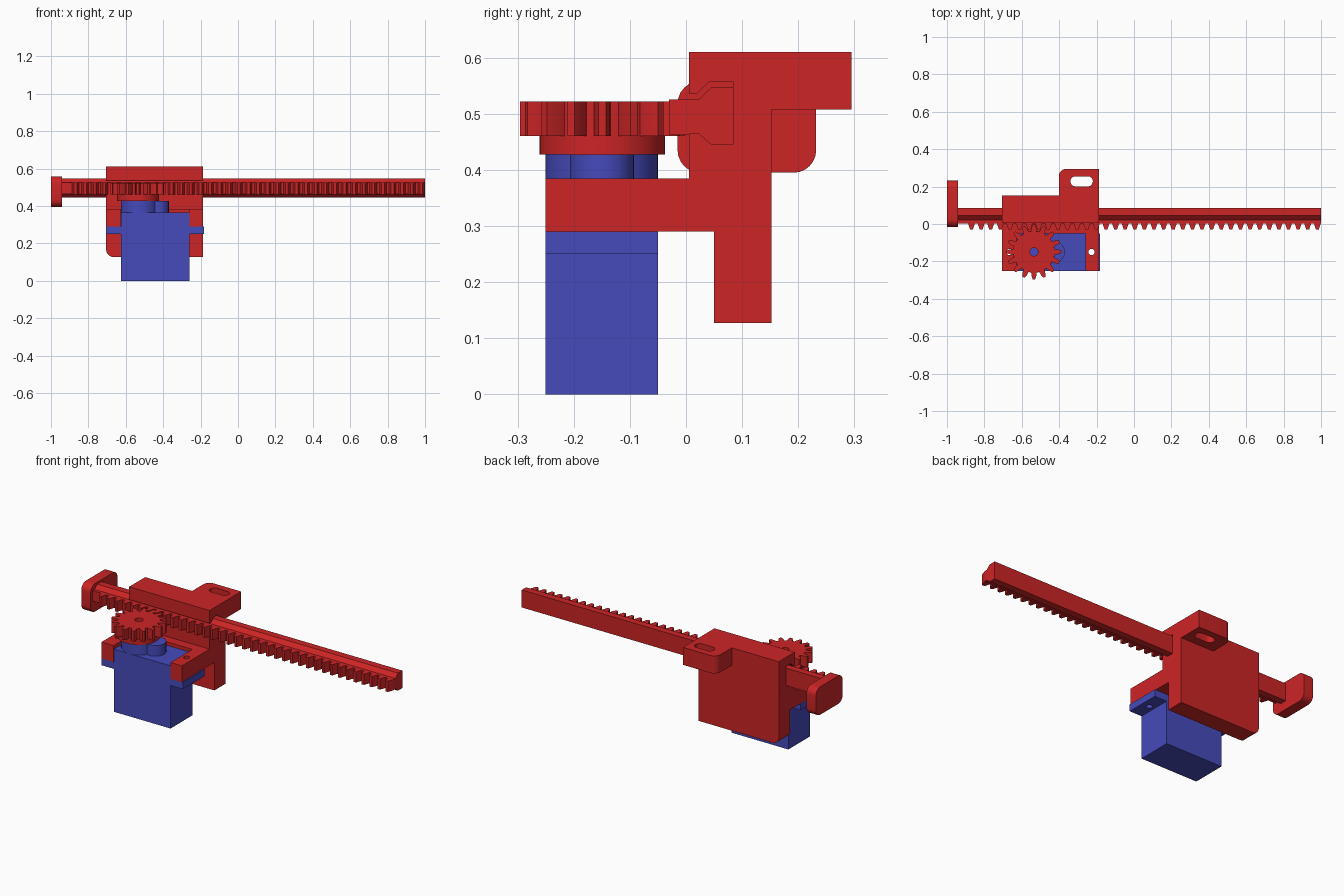
import bpy, bmesh, math
from mathutils import Vector

if "Cube" in bpy.data.objects:
    bpy.data.objects.remove(bpy.data.objects["Cube"])


def material(name, color):
    m = bpy.data.materials.new(name)
    m.diffuse_color = (*color, 1)
    m.use_nodes = True
    m.node_tree.nodes["Principled BSDF"].inputs["Base Color"].default_value = m.diffuse_color
    return m


RED = material("red plastic", (0.61, 0.018, 0.019))
BLUE = material("blue plastic", (0.061, 0.069, 0.50))


def prism(name, pts, axis, a, b, mat):
    """Extrude a 2D outline along an axis: x takes (y,z), z takes (x,y)."""
    def place(p, t):
        return (t, p[0], p[1]) if axis == 'x' else (p[0], p[1], t)
    bm = bmesh.new()
    face = bm.faces.new([bm.verts.new(place(p, a)) for p in pts])
    ext = bmesh.ops.extrude_face_region(bm, geom=[face])
    step = (b - a, 0, 0) if axis == 'x' else (0, 0, b - a)
    bmesh.ops.translate(bm, vec=step, verts=[v for v in ext['geom'] if isinstance(v, bmesh.types.BMVert)])
    bmesh.ops.recalc_face_normals(bm, faces=bm.faces)
    me = bpy.data.meshes.new(name)
    bm.to_mesh(me)
    bm.free()
    me.materials.append(mat)
    ob = bpy.data.objects.new(name, me)
    bpy.context.collection.objects.link(ob)
    return ob


def box(name, x0, x1, y0, y1, z0, z1, mat):
    return prism(name, [(x0, y0), (x1, y0), (x1, y1), (x0, y1)], 'z', z0, z1, mat)


def circle(cx, cy, r, n=40):
    return [(cx + r * math.cos(math.tau * i / n), cy + r * math.sin(math.tau * i / n)) for i in range(n)]


def round_edges(ob, test, r):
    """Round the edges whose two end points both pass the test."""
    bm = bmesh.new()
    bm.from_mesh(ob.data)
    edges = [e for e in bm.edges if test(e.verts[0].co, e.verts[1].co)]
    bmesh.ops.bevel(bm, geom=edges, offset=r, segments=6, profile=0.5, affect='EDGES')
    bm.to_mesh(ob.data)
    bm.free()


def activate(ob):
    bpy.ops.object.select_all(action='DESELECT')
    ob.select_set(True)
    bpy.context.view_layer.objects.active = ob


def smooth(ob):
    activate(ob)
    bpy.ops.object.shade_smooth_by_angle(angle=math.radians(30))


def cut(ob, outline, z0, z1):
    """Cut a vertical hole through a part."""
    cutter = prism("hole_cutter", outline, 'z', z0, z1, ob.data.materials[0])
    cutter.hide_render = True
    activate(ob)
    mod = ob.modifiers.new("hole", 'BOOLEAN')
    mod.operation, mod.solver, mod.object = 'DIFFERENCE', 'EXACT', cutter
    bpy.ops.object.modifier_apply(modifier=mod.name)
    bpy.data.objects.remove(cutter)


GX, GY = -0.535, -0.149              # gear axis
MOD = 0.01635                        # gear module
PITCH = math.pi * MOD
BX0, BX1 = -0.705, -0.187            # bracket width

# Bracket: profile with the sliding channel, one rounded bottom corner
bracket = prism("bracket", [
    (0.005, 0.385), (0.005, 0.465), (0.022, 0.465), (0.045, 0.445), (0.085, 0.445),
    (0.085, 0.557), (0.041, 0.557), (0.019, 0.535), (0.005, 0.535), (0.005, 0.61),
    (0.152, 0.61), (0.152, 0.127), (0.05, 0.127), (0.05, 0.29), (-0.05, 0.29),
    (-0.05, 0.385)], 'x', BX0, BX1, RED)
round_edges(bracket, lambda a, b: all(v.z < 0.13 and v.x < BX0 + 0.01 for v in (a, b)), 0.04)
smooth(bracket)

# Mounting tab with a slotted hole
tab = box("mounting_tab", -0.402, BX1, 0.152, 0.295, 0.508, 0.61, RED)
round_edges(tab, lambda a, b: all(v.x < -0.4 and v.y > 0.29 for v in (a, b)), 0.04)
slot = [(-0.28 + (0.033 if math.cos(t) > 0 else -0.033) + 0.027 * math.cos(t), 0.228 + 0.027 * math.sin(t))
        for t in [math.tau * (i + 0.5) / 32 for i in range(32)]]
cut(tab, slot, 0.4, 0.7)
smooth(tab)

# Motor: body, ear plate, gearbox top and shaft
box("motor_body", -0.625, -0.26, -0.25, -0.05, 0, 0.365, BLUE)
ears = box("motor_ears", BX0, -0.181, -0.25, -0.05, 0.25, 0.29, BLUE)
smooth(prism("gearbox_top", circle(-0.526, -0.15, 0.1), 'z', 0.365, 0.427, BLUE))
smooth(prism("gearbox_side", circle(-0.427, -0.15, 0.057), 'z', 0.365, 0.427, BLUE))
smooth(prism("motor_shaft", circle(GX, GY, 0.038, 24), 'z', 0.42, 0.48, BLUE))

# Two arms holding the motor ears, with screw holes through both
for name, x0, x1, hx in (("arm_left", BX0, -0.627, -0.664), ("arm_right", -0.26, BX1, -0.227)):
    arm = box(name, x0, x1, -0.25, -0.05, 0.29, 0.385, RED)
    for ob in (arm, ears):
        cut(ob, circle(hx, -0.15, 0.017, 20), 0.2, 0.45)
    smooth(arm)
smooth(ears)

# Gear: sixteen teeth and a lower hub
teeth = []
for k in range(16):
    mid = math.pi / 2 + math.tau * k / 16
    for deg, r in ((-7.6, 0.111), (-5.4, 0.131), (-2.6, 0.147), (2.6, 0.147), (5.4, 0.131), (7.6, 0.111)):
        a = mid + math.radians(deg)
        teeth.append((GX + r * math.cos(a), GY + r * math.sin(a)))
gear = prism("gear", teeth, 'z', 0.46, 0.522, RED)
cut(gear, circle(GX, GY, 0.022, 24), 0.4, 0.6)
smooth(gear)
hub = prism("gear_hub", circle(GX, GY, 0.112, 48), 'z', 0.427, 0.46, RED)
cut(hub, circle(GX, GY, 0.038, 24), 0.4, 0.5)
smooth(hub)

# Rack: sliding bar
prism("rack_bar", [(0.004, 0.465), (0.022, 0.465), (0.045, 0.445), (0.085, 0.445),
                   (0.085, 0.547), (0.045, 0.547), (0.022, 0.525), (0.004, 0.525)], 'x', -0.94, 1.0, RED)

# Rack teeth, meshing with the gear
for k in range(-7, 30):
    x = GX + (k + 0.5) * PITCH
    if x + 0.02 < 1.001:
        prism("rack_tooth", [(x - 0.0198, 0.006), (x - 0.0128, -0.0137), (x - 0.0075, -0.030),
                             (x + 0.0075, -0.030), (x + 0.0128, -0.0137), (x + 0.0198, 0.006)],
              'z', 0.4625, 0.525, RED)

# Rounded stop plate at the end of the rack
stop = box("end_stop", -1.0, -0.94, -0.015, 0.232, 0.395, 0.558, RED)
round_edges(stop, lambda a, b: abs(a.x - b.x) > 0.05, 0.04)
smooth(stop)
